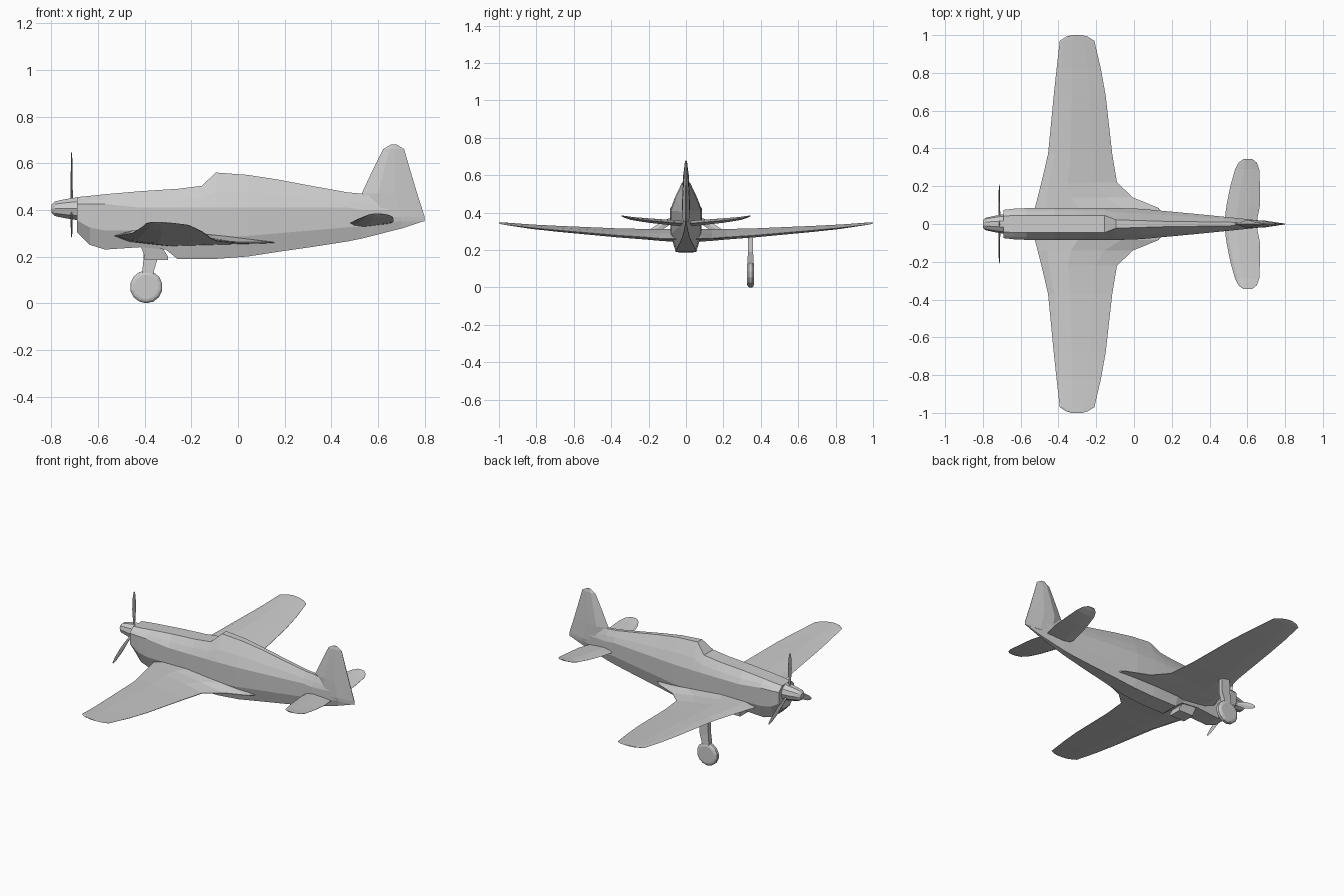
import bpy, bmesh
from math import sin, cos, pi
from mathutils import Matrix, Vector


def add_object(name, bm):
    bmesh.ops.recalc_face_normals(bm, faces=bm.faces)
    mesh = bpy.data.meshes.new(name)
    bm.to_mesh(mesh)
    bm.free()
    ob = bpy.data.objects.new(name, mesh)
    bpy.context.collection.objects.link(ob)
    return ob


def loft(rings, bm=None):
    """Skin a list of equal-length rings and cap both ends."""
    bm = bm or bmesh.new()
    vs = [[bm.verts.new(p) for p in r] for r in rings]
    n = len(vs[0])
    for a, b in zip(vs, vs[1:]):
        for i in range(n):
            j = (i + 1) % n
            bm.faces.new((a[i], a[j], b[j], b[i]))
    bm.faces.new(vs[0])
    bm.faces.new(vs[-1])
    return bm


# Fuselage: x, top z, bottom z, half width, top half width, bottom half width
stations = [
    (-.69, .455, .305, .075, .042, .035),
    (-.635, .46, .25, .081, .045, .045),
    (-.57, .467, .23, .084, .045, .05),
    (-.42, .48, .24, .086, .045, .055),
    (-.31, .487, .23, .086, .045, .055),
    (-.26, .49, .19, .086, .045, .055),
    (-.155, .503, .19, .086, .045, .055),
    (-.095, .56, .19, .085, .022, .055),
    (.04, .55, .20, .08, .018, .05),
    (.17, .53, .22, .068, .014, .042),
    (.33, .50, .243, .053, .012, .03),
    (.47, .475, .265, .039, .01, .02),
    (.53, .47, .277, .033, .009, .016),
    (.70, .43, .32, .015, .006, .007),
    (.79, .38, .35, .003, .002, .002),
]


def fuselage_ring(x, zt, zb, w, wt, wb):
    mid = .425 if x < -.5 else .41 if x < .5 else .40
    mid = min(mid, zt - .01)
    shoulder = mid + .45 * (zt - mid)
    low = zb + .42 * (mid - zb)
    half = [(wt, zt), (wt + .62 * (w - wt), shoulder), (w, mid), (w * .96, low), (wb, zb)]
    return [(x, y, z) for y, z in half] + [(x, -y, z) for y, z in reversed(half)]


add_object("fuselage", loft([fuselage_ring(*s) for s in stations]))


# Aerofoil surfaces: y, leading x, trailing x, leading z, trailing z, thickness
def aerofoil(y, x0, x1, z0, z1, t):
    profile = [(0, 0), (.1, .36), (.35, .5), (.7, .3), (1, .03),
               (1, -.03), (.7, -.25), (.35, -.5), (.1, -.32)]
    return [(x0 + f * (x1 - x0), y, z0 + f * (z1 - z0) + t * g) for f, g in profile]


def full_span(name, half):
    rings = [aerofoil(-s[0], *s[1:]) for s in reversed(half)] + [aerofoil(*s) for s in half]
    add_object(name, loft(rings))


full_span("wing", [
    (.05, -.54, .16, .288, .260, .068),
    (.085, -.525, .13, .289, .260, .066),
    (.14, -.51, -.005, .291, .261, .062),
    (.22, -.49, -.09, .294, .268, .056),
    (.37, -.455, -.115, .300, .278, .048),
    (.68, -.425, -.15, .318, .305, .032),
    (.82, -.41, -.175, .328, .318, .024),
    (.97, -.393, -.21, .344, .335, .012),
    (.992, -.36, -.245, .346, .340, .008),
    (1.0, -.33, -.275, .347, .343, .004),
])
full_span("tailplane", [
    (.01, .475, .65, .342, .342, .03),
    (.04, .482, .655, .344, .344, .03),
    (.10, .49, .667, .349, .349, .028),
    (.20, .51, .667, .358, .358, .024),
    (.29, .535, .663, .369, .369, .017),
    (.325, .553, .65, .377, .377, .011),
    (.345, .58, .625, .383, .383, .005),
])


# Tail fin: z, leading x, trailing x, half thickness
def fin_ring(z, x0, x1, t):
    pts = [(0, 0), (.3, 1), (.6, .8), (1, .08), (1, -.08), (.6, -.8), (.3, -1)]
    return [(x0 + f * (x1 - x0), t * g, z) for f, g in pts]


add_object("tail_fin", loft([fin_ring(*s) for s in [
    (.35, .56, .80, .018), (.37, .54, .80, .022), (.47, .53, .768, .022),
    (.57, .577, .738, .015), (.66, .622, .712, .008), (.68, .655, .68, .003)]]))


# Spinner
def circle(x, r, n=10):
    return [(x, r * cos(2 * pi * i / n), .405 + r * sin(2 * pi * i / n)) for i in range(n)]


add_object("spinner", loft([circle(x, r) for x, r in [
    (-.80, .018), (-.785, .033), (-.74, .043), (-.685, .052)]]))


# Three propeller blades, each a tapered diamond section
bm = bmesh.new()
for k in range(3):
    turn = Matrix.Rotation(k * 2 * pi / 3, 3, 'X')
    hub = Vector((-.713, 0, .405))
    loft([[hub + turn @ Vector((dx, dy, r)) for dx, dy in [(-t, 0), (0, c), (t, 0), (0, -c)]]
          for r, c, t in [(.02, .008, .006), (.07, .012, .005), (.14, .019, .004),
                          (.21, .014, .003), (.24, .006, .002)]], bm)
add_object("propeller", bm)


# Boxes with tapered ends: z, x min, x max, y centre, half width
def box_loft(name, levels):
    add_object(name, loft([[(x0, y - w, z), (x1, y - w, z), (x1, y + w, z), (x0, y + w, z)]
                           for z, x0, x1, y, w in levels]))


# Belly scoop and the single landing leg
box_loft("belly_scoop", [(.26, -.43, -.33, 0, .05), (.24, -.415, -.325, 0, .05),
                         (.20, -.40, -.30, 0, .042), (.185, -.40, -.30, 0, .04)])
box_loft("landing_leg", [(.29, -.40, -.345, .345, .014), (.19, -.405, -.345, .345, .014),
                         (.14, -.41, -.36, .345, .016), (.07, -.405, -.375, .345, .016)])

# Wheel with bevelled rim
rings = []
for y, r in [(.326, .052), (.329, .062), (.337, .07), (.353, .07), (.361, .062), (.364, .052)]:
    rings.append([(-.393 + r * cos(2 * pi * (i + .5) / 14), y, .07 + r * sin(2 * pi * (i + .5) / 14))
                  for i in range(14)])
add_object("wheel", loft(rings))
